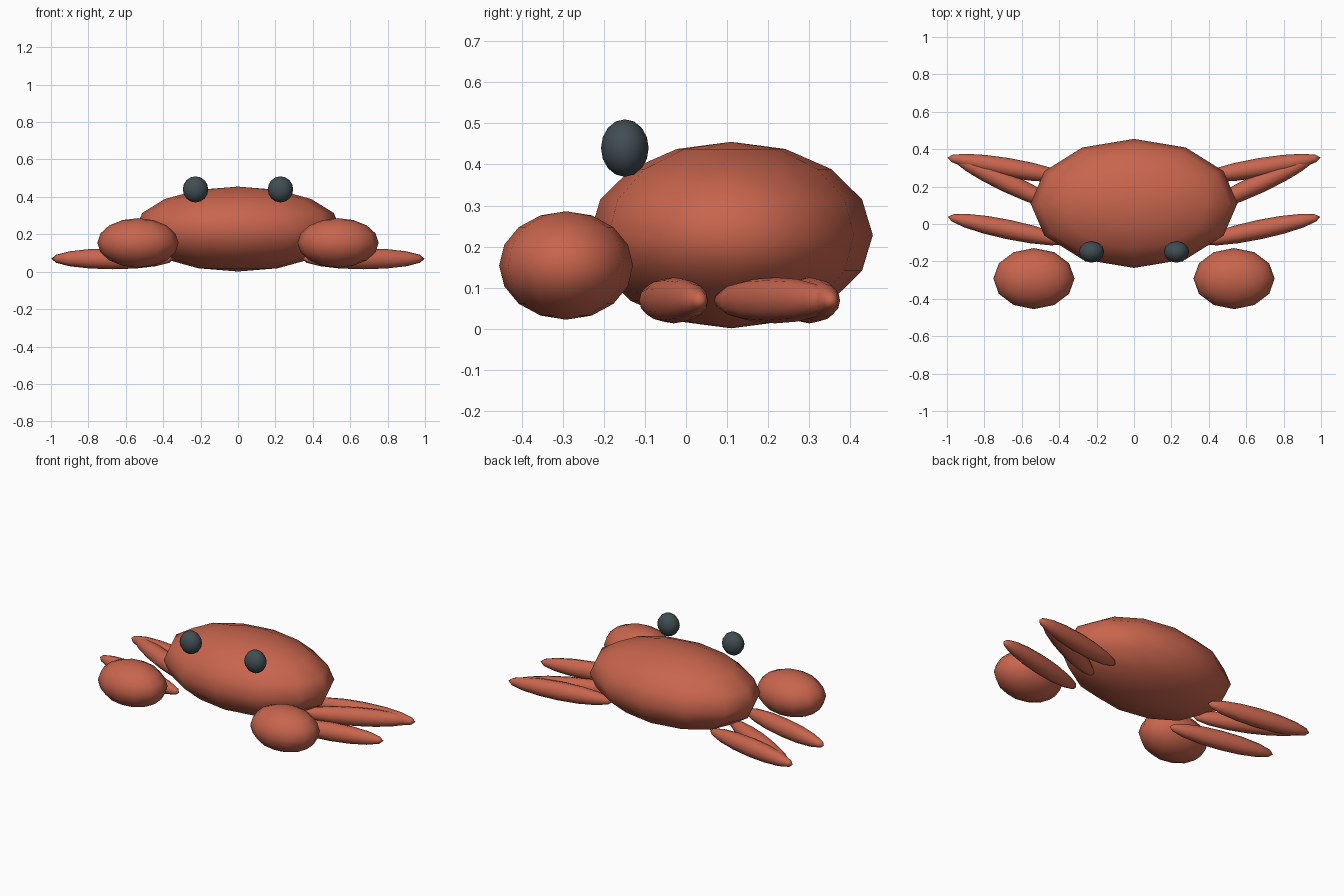
import bpy, math
from mathutils import Matrix, Vector

if "Cube" in bpy.data.objects:
    bpy.data.objects.remove(bpy.data.objects["Cube"])


def make_material(name, rgb):
    m = bpy.data.materials.new(name)
    m.diffuse_color = (*rgb, 1)
    m.use_nodes = True
    m.node_tree.nodes["Principled BSDF"].inputs["Base Color"].default_value = m.diffuse_color
    return m


shell = make_material("coral red", (0.58, 0.13, 0.075))
dark = make_material("dark slate", (0.052, 0.075, 0.085))


def ellipsoid(name, centre, radii, mat, yaw=0.0, pole_x=False, seg=12, rings=8):
    """Smooth stretched ball; pole_x lays its poles along its length."""
    bpy.ops.mesh.primitive_uv_sphere_add(segments=seg, ring_count=rings, radius=1)
    ob = bpy.context.object
    ob.name = name
    t = Matrix.Diagonal((*radii, 1))
    if pole_x:
        t = t @ Matrix.Rotation(math.pi / 2, 4, 'Y')
    t = Matrix.Translation(Vector(centre)) @ Matrix.Rotation(yaw, 4, 'Z') @ t
    ob.data.transform(t)
    ob.data.materials.append(mat)
    bpy.ops.object.shade_smooth()
    return ob


# Body shell
ellipsoid("body", (0, 0.11, 0.228), (0.553, 0.345, 0.227), shell)

# Legs: centre y and sweep angle
legs = {"front_leg": (-0.03, 11.8), "middle_leg": (0.217, 25), "back_leg": (0.30, 9.6)}

for side, s in (("right", 1), ("left", -1)):
    # Claws
    ellipsoid(f"{side}_claw", (s * 0.535, -0.292, 0.154), (0.217, 0.163, 0.132), shell)
    # Eyes
    ellipsoid(f"{side}_eye", (s * 0.227, -0.149, 0.44), (0.068, 0.058, 0.07), dark)
    # Legs
    for name, (y, deg) in legs.items():
        ellipsoid(f"{side}_{name}", (s * 0.67, y, 0.069), (0.332, 0.052, 0.056),
                  shell, yaw=s * math.radians(deg), pole_x=True)
